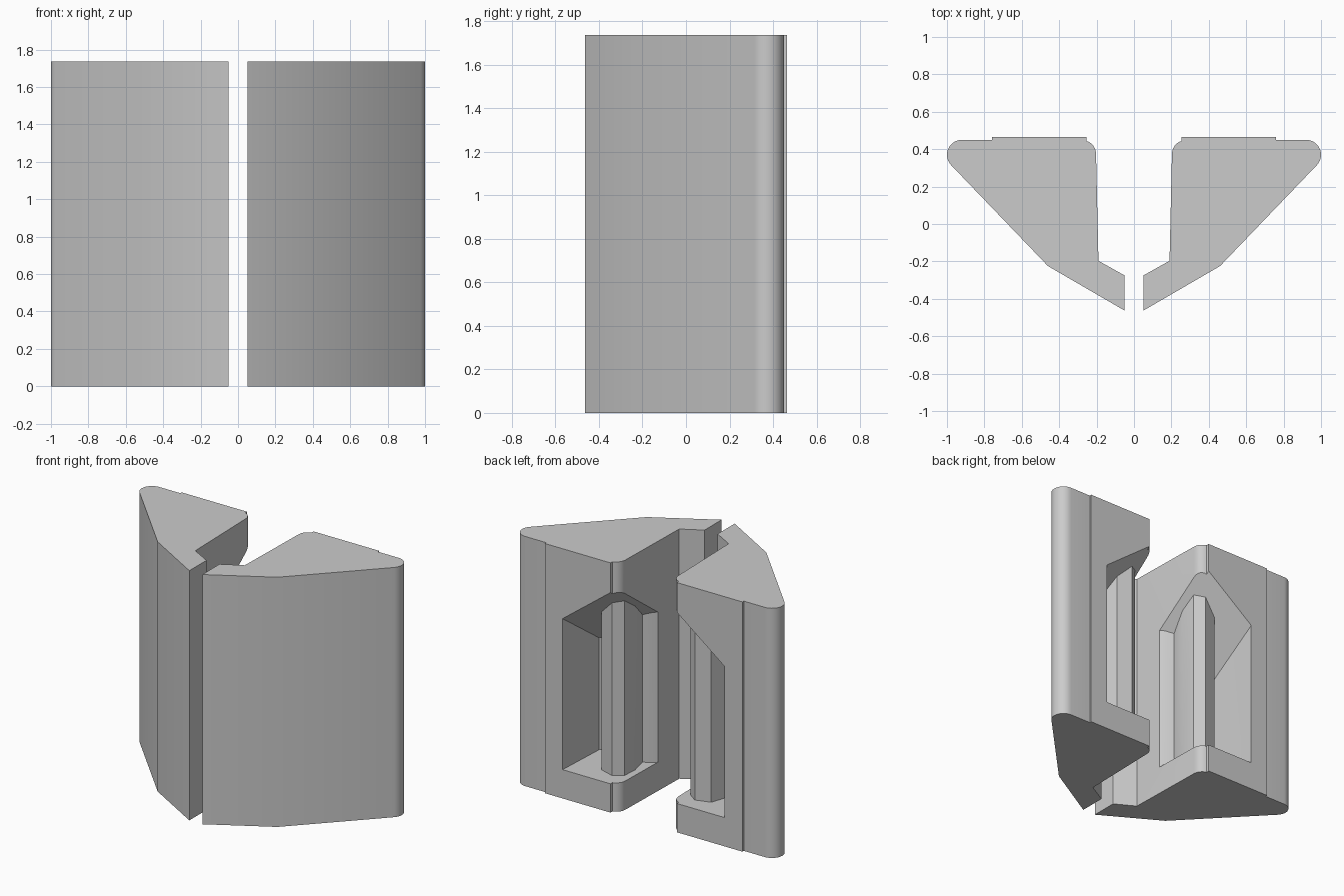
import bpy, bmesh, math

cube = bpy.data.objects.get("Cube")
if cube:
    bpy.data.objects.remove(cube, do_unlink=True)

HEIGHT = 1.735
FLOOR = 0.2

grey = bpy.data.materials.new("plain grey")
grey.use_nodes = True
COLOUR = (0.6, 0.6, 0.6, 1)
grey.diffuse_color = COLOUR
grey.node_tree.nodes["Principled BSDF"].inputs["Base Color"].default_value = COLOUR


def arc(cx, cy, r, start, end, steps):
    return [(cx + r * math.cos(math.radians(start + (end - start) * i / steps)),
             cy + r * math.sin(math.radians(start + (end - start) * i / steps)))
            for i in range(steps + 1)]


def prism(name, outline, side, bottom, top):
    """Extrude an outline upward; top is a height rule, so it may slope."""
    bm = bmesh.new()
    low = [bm.verts.new((side * x, y, bottom)) for x, y in outline]
    high = [bm.verts.new((side * x, y, top(x, y))) for x, y in outline]
    bm.faces.new(low)
    bm.faces.new(high)
    for i in range(len(low)):
        j = (i + 1) % len(low)
        bm.faces.new((low[i], low[j], high[j], high[i]))
    bmesh.ops.recalc_face_normals(bm, faces=bm.faces)
    mesh = bpy.data.meshes.new(name)
    bm.to_mesh(mesh)
    bm.free()
    mesh.materials.append(grey)
    obj = bpy.data.objects.new(name, mesh)
    bpy.context.collection.objects.link(obj)
    return obj


# Wedge outline: flange, inner wall, rounded corners, raised back pad, slanted front
body_outline = [(0.05, -0.275), (0.19, -0.197)]
body_outline += arc(0.275, 0.375, 0.072, 180, 106, 6)
body_outline += [(0.255, 0.465), (0.76, 0.465), (0.76, 0.45)]
body_outline += arc(0.92, 0.37, 0.08, 90, -44, 12)
body_outline += [(0.46, -0.225), (0.05, -0.463)]

# Pocket open to the back and the inner wall, wrapping around an upright column
pocket_outline = [
    (0.08, 0.025), (0.195, 0.03), (0.225, 0.056), (0.275, 0.085),
    (0.247, 0.205), (0.254, 0.312), (0.318, 0.358), (0.422, 0.326),
    (0.455, 0.23), (0.42, 0.09), (0.46, 0.03), (0.545, 0.03),
    (0.605, 0.09), (0.623, 0.46), (0.623, 0.6), (0.08, 0.6),
]


def pocket_roof(x, y):
    return 1.25 + 0.76 * (y - x + 0.157)


for side, label in ((1, "left"), (-1, "right")):
    body = prism(label + "_wedge_body", body_outline, side, 0, lambda x, y: HEIGHT)
    cutter = prism(label + "_pocket_cutter", pocket_outline, side, FLOOR, pocket_roof)
    cutter.hide_render = True
    cut = body.modifiers.new("pocket", 'BOOLEAN')
    cut.operation = 'DIFFERENCE'
    cut.solver = 'EXACT'
    cut.object = cutter

    # Bake the cut and drop the cutter
    graph = bpy.context.evaluated_depsgraph_get()
    baked = bpy.data.meshes.new_from_object(body.evaluated_get(graph))
    body.modifiers.clear()
    body.data = baked
    bpy.data.objects.remove(cutter, do_unlink=True)

    bpy.ops.object.select_all(action='DESELECT')
    body.select_set(True)
    bpy.context.view_layer.objects.active = body
    bpy.ops.object.shade_smooth_by_angle(angle=math.radians(20))
